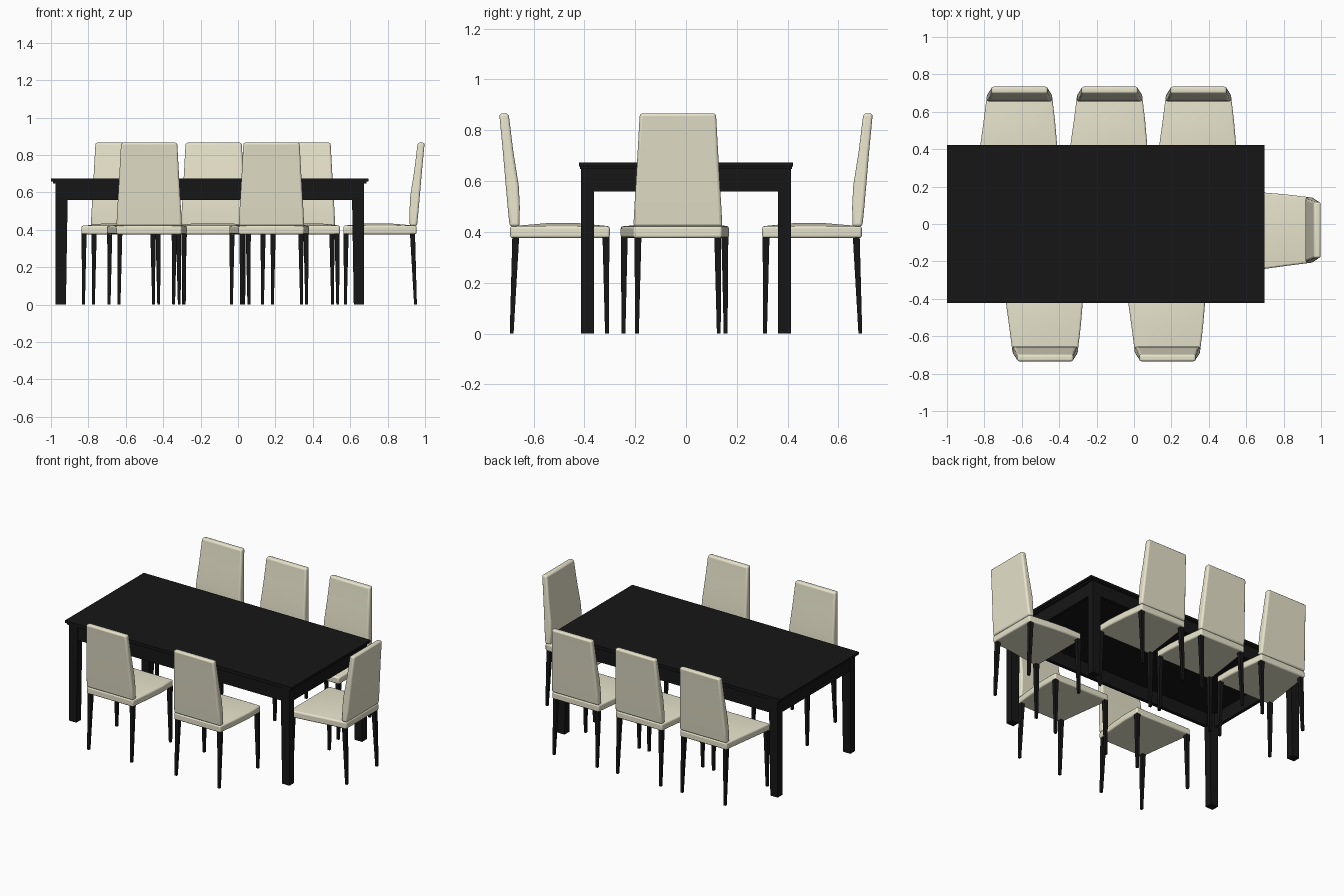
import bpy, bmesh

if "Cube" in bpy.data.objects:
    bpy.data.objects.remove(bpy.data.objects["Cube"])

def material(name, rgb):
    m = bpy.data.materials.new(name)
    m.diffuse_color = (*rgb, 1)
    m.use_nodes = True
    m.node_tree.nodes["Principled BSDF"].inputs["Base Color"].default_value = m.diffuse_color
    return m

BLACK = material("black_wood", (0.008, 0.008, 0.008))
CREAM = material("cream_leather", (0.80, 0.77, 0.60))

def loft(name, rings, mat, place=lambda x, y: (x, y), bevel=0, segments=3):
    """Closed solid through rings with equal point counts."""
    bm = bmesh.new()
    loops = [[bm.verts.new((*place(x, y), z)) for x, y, z in r] for r in rings]
    n = len(loops[0])
    for a, b in zip(loops, loops[1:]):
        for i in range(n):
            j = (i + 1) % n
            bm.faces.new((a[i], a[j], b[j], b[i]))
    bm.faces.new(loops[0])
    bm.faces.new(loops[-1])
    bmesh.ops.recalc_face_normals(bm, faces=bm.faces)
    me = bpy.data.meshes.new(name)
    bm.to_mesh(me)
    bm.free()
    me.materials.append(mat)
    ob = bpy.data.objects.new(name, me)
    bpy.context.collection.objects.link(ob)
    if bevel:
        mod = ob.modifiers.new("rounded_edges", "BEVEL")
        mod.width, mod.segments = bevel, segments
        mod.limit_method, mod.angle_limit = "ANGLE", 0.7
        bpy.context.view_layer.objects.active = ob
        ob.select_set(True)
        bpy.ops.object.shade_smooth_by_angle(angle=0.7)
        ob.select_set(False)
    return ob

def rect(x0, x1, y0, y1, z):
    return [(x0, y0, z), (x1, y0, z), (x1, y1, z), (x0, y1, z)]

def box(name, x0, x1, y0, y1, z0, z1, mat):
    return loft(name, [rect(x0, x1, y0, y1, z0), rect(x0, x1, y0, y1, z1)], mat)

# Table: top, stepped rim, aprons and four tapered legs
L, R, F = -0.975, 0.674, 0.413
box("table_top", -1.0, 0.697, -0.422, 0.422, 0.658, 0.673, BLACK)
box("table_top_rim", -0.988, 0.686, -0.418, 0.418, 0.648, 0.658, BLACK)
for s, side in ((-1, "front"), (1, "back")):
    y0, y1 = sorted((s * (F - 0.003), s * (F - 0.025)))
    box(side + "_apron", L + 0.02, R - 0.02, y0, y1, 0.558, 0.65, BLACK)
    y0, y1 = sorted((s * F, s * (F - 0.05)))
    for x, d, end in ((L, 1, "left"), (R, -1, "right")):
        rings = [rect(*sorted((x, x + d * w)), y0, y1, z)
                 for w, z in ((0.055, 0), (0.064, 0.558), (0.064, 0.65))]
        loft(f"{side}_{end}_table_leg", rings, BLACK)
for x, d, end in ((L, 1, "left"), (R, -1, "right")):
    x0, x1 = sorted((x + d * 0.003, x + d * 0.025))
    box(end + "_apron", x0, x1, -F + 0.02, F - 0.02, 0.558, 0.65, BLACK)

# Seat stations: y, left x, right x, crown height
SEAT = ((0.30, -0.226, 0.200, 0.422), (0.42, -0.210, 0.201, 0.434),
        (0.55, -0.192, 0.190, 0.434), (0.692, -0.174, 0.173, 0.422))
# Backrest stations: z, front y, rear y, half width
BACK = ((0.421, 0.655, 0.694, 0.175), (0.50, 0.654, 0.702, 0.171),
        (0.58, 0.658, 0.709, 0.166), (0.72, 0.680, 0.721, 0.158),
        (0.866, 0.698, 0.735, 0.150))
# Chair legs: top centre, foot centre
LEGS = (("front_left", -0.211, 0.315, -0.214, 0.311), ("front_right", 0.185, 0.315, 0.188, 0.311),
        ("rear_left", -0.157, 0.670, -0.161, 0.686), ("rear_right", 0.157, 0.670, 0.161, 0.686))

def chair(tag, place):
    rings = []
    for y, a, b, c in SEAT:
        q = (b - a) / 4
        rings.append([(a, y, 0.376), (b, y, 0.376), (b, y, 0.422),
                      (b - q, y, c), (a + q, y, c), (a, y, 0.422)])
    loft("seat_" + tag, rings, CREAM, place, 0.009)
    loft("backrest_" + tag, [rect(-w, w, f, r, z) for z, f, r, w in BACK], CREAM, place, 0.011)
    for name, tx, ty, fx, fy in LEGS:
        h, k = 0.0135, 0.0075
        loft(f"{name}_chair_leg_{tag}",
             [rect(fx - k, fx + k, fy - k, fy + k, 0),
              rect(tx - h, tx + h, ty - h, ty + h, 0.38)], BLACK, place)

# Three chairs behind, two in front, one at the right end
for i, cx in enumerate((-0.612, -0.130, 0.345)):
    chair(f"back_{i + 1}", lambda x, y: (x + cx, y))
for i, cx in enumerate((-0.475, 0.179)):
    chair(f"front_{i + 1}", lambda x, y: (x + cx, -y))
chair("end", lambda x, y: (y + 0.263, x - 0.032))
